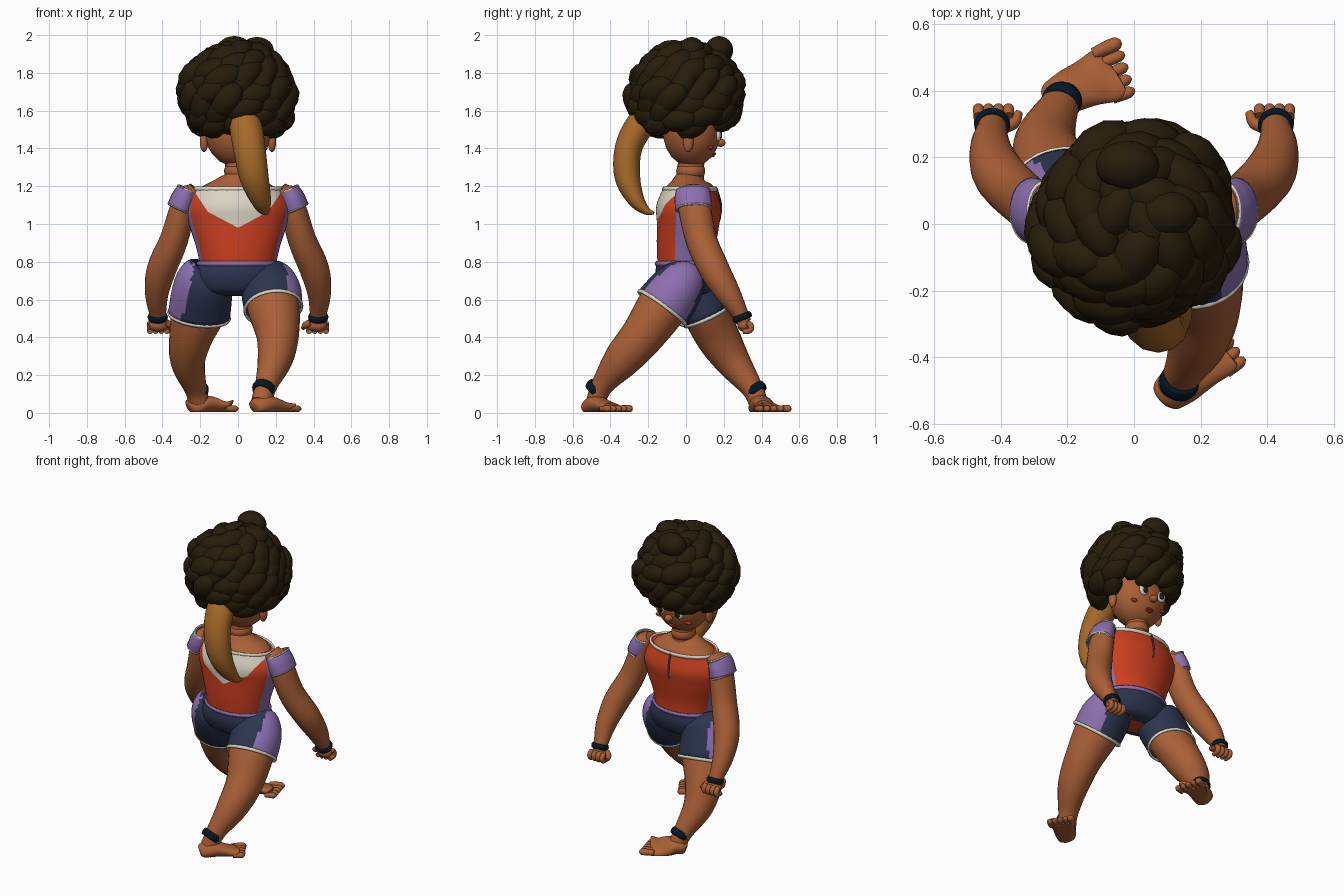
import bpy, bmesh, math, random
from mathutils import Vector, Matrix

random.seed(4)
cube = bpy.data.objects.get("Cube")
if cube:
    bpy.data.objects.remove(cube, do_unlink=True)


def material(name, *rgb):
    m = bpy.data.materials.new(name)
    m.use_nodes = True
    m.diffuse_color = (*rgb, 1)
    m.node_tree.nodes["Principled BSDF"].inputs["Base Color"].default_value = (*rgb, 1)
    return m


SKIN = material("warm brown skin", .4, .115, .037)
PURPLE = material("lavender cloth", .265, .16, .43)
ORANGE = material("red orange cloth", .6, .05, .014)
NAVY = material("navy cloth", .025, .036, .08)
HAIR = material("dark brown hair", .02, .012, .003)
GOLD = material("golden brown hair", .38, .14, .022)
CREAM = material("cream trim", .7, .66, .54)
BAND = material("dark teal band", .001, .009, .02)
LIPS = material("red makeup", .4, .04, .014)
PUPIL = material("dark eye", .02, .012, .008)


def finish(name, bm, mats, paint=None, wall=0):
    bmesh.ops.recalc_face_normals(bm, faces=bm.faces)
    bm.normal_update()
    for f in bm.faces:
        f.smooth = True
        if paint:
            f.material_index = paint(f.calc_center_median(), f.normal)
    mesh = bpy.data.meshes.new(name)
    bm.to_mesh(mesh)
    bm.free()
    for m in mats:
        mesh.materials.append(m)
    ob = bpy.data.objects.new(name, mesh)
    bpy.context.collection.objects.link(ob)
    if wall:
        mod = ob.modifiers.new("wall", "SOLIDIFY")
        mod.thickness, mod.offset = wall, -1
    bpy.ops.object.select_all(action="DESELECT")
    bpy.context.view_layer.objects.active = ob
    ob.select_set(True)
    bpy.ops.object.shade_smooth_by_angle(angle=math.radians(50))
    return ob


def spline(a, b, c, d, t):
    return .5 * (2 * b + (c - a) * t + (2 * a - 5 * b + 4 * c - d) * t * t
                 + (3 * b - a - 3 * c + d) * t ** 3)


def tube(name, path, mats, sides=24, steps=5, caps=True, paint=None, wall=0, cuts=(), floor=False):
    """Loft ellipses along a smooth path of (x, y, z, width radius, depth radius)."""
    p = [Vector(q if len(q) == 5 else (*q, q[3])) for q in path]
    p = [p[0] * 2 - p[1]] + p + [p[-1] * 2 - p[-2]]
    pts = [spline(*p[i:i + 4], s / steps) for i in range(len(p) - 3) for s in range(steps)] + [p[-2]]
    cen = [Vector(q[:3]) for q in pts]
    bm, rings = bmesh.new(), []
    for i, q in enumerate(pts):
        t = (cen[min(i + 1, len(cen) - 1)] - cen[max(i - 1, 0)]).normalized()
        u = (Vector((1, 0, 0)) - t * t.x).normalized()
        v = t.cross(u)
        ring = []
        for k in range(sides):
            a = math.tau * k / sides
            co = cen[i] + u * math.cos(a) * q[3] + v * math.sin(a) * q[4]
            if floor:
                co.z = max(co.z, .004)
            ring.append(bm.verts.new(co))
        rings.append(ring)
    for r, s in zip(rings, rings[1:]):
        for k in range(sides):
            bm.faces.new((r[k - 1], r[k], s[k], s[k - 1]))
    if caps:
        bm.faces.new(rings[0])
        bm.faces.new(rings[-1])
    for co, no in cuts:
        bmesh.ops.bisect_plane(bm, geom=bm.verts[:] + bm.edges[:] + bm.faces[:],
                               plane_co=co, plane_no=no)
    return finish(name, bm, mats, paint, wall)


def add_ball(bm, centre, radii, rot=Matrix(), detail=3):
    bmesh.ops.create_icosphere(bm, subdivisions=detail, radius=1,
                               matrix=Matrix.Translation(centre) @ rot @ Matrix.Diagonal((*radii, 1)))


def ball(name, centre, radii, mat):
    bm = bmesh.new()
    add_ball(bm, centre, radii)
    return finish(name, bm, [mat])


def ring(name, centre, axis, rx, ry, height, mat):
    c, a = Vector(centre), Vector(axis).normalized() * height / 2
    return tube(name, [(*(c + a * k), rx - .006 * k * k, ry - .006 * k * k) for k in (-1, 0, 1)],
                [mat], steps=3, caps=False, wall=.012)


# Bodice with side panels and a V inset
def bodice_paint(c, n):
    x = abs(c.x)
    if c.y < 0 and c.z > max(.98 + .53 * x, 1.065 + 1.5 * (x - .16)):
        return 2
    return 1 if abs(n.x) > .86 * math.hypot(n.x, n.y) else 0


tube("bodice", [(0, 0, .78, .2, .15), (0, 0, .88, .222, .155), (0, .01, 1, .26, .165),
                (0, .015, 1.09, .272, .172), (0, .02, 1.185, .228, .14)],
     [ORANGE, PURPLE, CREAM], sides=48, paint=bodice_paint,
     cuts=[((s * x, 0, z), (s * k, 0, -1)) for s in (-1, 1) for x, z, k in ((0, .98, .53), (.16, 1.065, 1.5))])
ring("bodice_trim", (0, .02, 1.185), (0, 0, 1), .236, .148, .026, CREAM)
tube("bodice_slit", [(0, y, z, .007, .005) for y, z in ((.162, 1.19), (.186, 1.1), (.178, 1.02))],
     [NAVY], sides=8)
tube("upper_chest", [(0, .02, 1.12, .24, .14), (0, .02, 1.19, .2, .13), (0, .02, 1.23, .13, .09),
                     (0, .025, 1.26, .07, .065)], [SKIN])
tube("neck", [(0, .025, 1.22, .066, .07), (0, .025, 1.29, .068, .07), (0, .03, 1.36, .068, .07)], [SKIN])
ring("neck_fold", (0, .025, 1.28), (0, 0, 1), .074, .077, .05, SKIN)
tube("shorts_seat", [(0, 0, .62, .11, .06), (0, 0, .645, .215, .13), (0, 0, .72, .245, .162),
                     (0, 0, .79, .21, .156)], [NAVY, ORANGE], sides=32,
     paint=lambda c, n: 1 if n.z < -.98 else 0)
ring("waistband", (0, 0, .79), (0, 0, 1), .22, .166, .026, PURPLE)

# Head and face
HEAD, HR = Vector((0, .03, 1.5)), Vector((.18, .155, .2))
ball("head", HEAD, HR, SKIN)


def on_face(x, z, lift=0):
    k = 1 - (x / HR.x) ** 2 - ((z - HEAD.z) / HR.z) ** 2
    return Vector((x, HEAD.y + HR.y * math.sqrt(k) + lift, z))


ball("nose", on_face(0, 1.43, .008), (.026, .026, .022), SKIN)
for z, name in ((1.372, "upper_lip"), (1.361, "lower_lip")):
    ball(name, on_face(0, z), (.026, .01, .007), LIPS)
for s, side in ((1, "left"), (-1, "right")):
    ball(side + "_eye", on_face(s * .068, 1.472), (.033, .014, .036), CREAM)
    ball(side + "_pupil", on_face(s * .064, 1.472, .01), (.018, .008, .024), PUPIL)
    ball(side + "_cheek", on_face(s * .105, 1.405, -.002), (.026, .012, .012), LIPS)
    ball(side + "_ear", (s * .18, .012, 1.435), (.022, .028, .055), SKIN)

# Curly hair: chunky overlapping tufts on a shell that is fuller below
bm = bmesh.new()
add_ball(bm, (0, 0, 1.735), (.24, .24, .2))
count = 84
for i in range(count):
    z = 1 - 2 * (i + .5) / count
    a = i * math.pi * (3 - math.sqrt(5))
    r = math.sqrt(1 - z * z)
    d = Vector((r * math.cos(a), r * math.sin(a), z))
    if z < -.86 or (d.y > .15 and z < -.66):
        continue
    side = Vector((-d.y, d.x, 0)).normalized()
    up = d.cross(side)
    lean = random.uniform(.2, 1)
    long = side * math.cos(lean) + up * math.sin(lean)
    rot = Matrix((long, d.cross(long), d)).transposed().to_4x4()
    size = random.uniform(.92, 1.1)
    out = random.uniform(.24, .278) * (r ** -.45 if z < 0 else 1)
    spot = Vector((d.x * out, d.y * out, 1.695 + d.z * (.225 if z > 0 else .22)))
    add_ball(bm, spot, (.104 * size, .066 * size, .062 * size), rot, 2)
add_ball(bm, (-.02, .175, 1.92), (.095, .075, .075))
add_ball(bm, (.1, .03, 1.92), (.09, .07, .07))
finish("curly_hair", bm, [HAIR])

# Hanging tail of lighter hair
tube("ponytail", [(.03, -.17, 1.6, .05), (.04, -.24, 1.53, .085, .075), (.06, -.305, 1.4, .085, .072),
                  (.085, -.31, 1.25, .077, .068), (.12, -.265, 1.13, .056, .045),
                  (.14, -.21, 1.07, .03, .022), (.15, -.17, 1.058, .008)], [GOLD], sides=12)

# Arms, sleeves and fists, mirrored
ARM = [(.225, .03, 1.185, .04, .06), (.282, .04, 1.115, .064, .085), (.338, .08, .92, .075, .083),
       (.405, .15, .76, .078, .08), (.43, .225, .63, .062, .065), (.425, .29, .52, .044, .042),
       (.425, .305, .48, .042, .04)]
for s, side in ((1, "left"), (-1, "right")):
    def flip(path):
        return [(s * q[0], *q[1:]) for q in path]
    tube(side + "_arm", flip(ARM), [SKIN])
    ball(side + "_shoulder", (s * .27, .037, 1.16), (.056, .084, .045), SKIN)
    tube(side + "_sleeve", flip([(.27, .035, 1.183, .055, .088), (.288, .037, 1.135, .067, .098),
                                 (.307, .042, 1.083, .07, .098)]), [PURPLE], caps=False, wall=.01)
    for x, z, rx, ry in ((.27, 1.183, .058, .09), (.308, 1.08, .072, .1)):
        ring(side + "_sleeve_trim", (s * x, .04, z), (s * .45, .04, -1), rx, ry, .011, CREAM)
    ring(side + "_wristband", (s * .425, .298, .507), (0, .4, -1), .054, .053, .034, BAND)
    ball(side + "_palm", (s * .42, .308, .465), (.052, .036, .036), SKIN)
    for i in range(4):
        x = .376 + .03 * i
        tube(side + "_finger", flip([(x, .325, .48, .014), (x, .344, .46, .017),
                                     (x, .338, .436, .016), (x, .3, .43, .013)]), [SKIN], sides=10)
    tube(side + "_thumb", flip([(.385, .29, .48, .018), (.358, .305, .465, .018),
                                (.345, .335, .45, .012)]), [SKIN], sides=10)

# Striding legs, with shorts legs, ankle bands and bare feet
LEGS = {
    "left": (1, [(.16, -.06, .65, .1), (.185, -.12, .57, .138, .132), (.21, -.23, .41, .113, .115),
                 (.195, -.34, .28, .092, .098), (.15, -.44, .15, .06, .06), (.125, -.48, .06, .055, .05)],
             [(.125, .02, .755, .08, .07), (.15, -.005, .715, .135, .118), (.175, -.06, .643, .158, .145),
              (.187, -.125, .555, .155, .156)],
             (.135, -.475, .128), (.085, -.525), (.25, -.385), .078),
    "right": (-1, [(-.17, .055, .64, .1), (-.2, .09, .56, .145, .12), (-.25, .17, .4, .115, .115),
                   (-.265, .25, .27, .092, .092), (-.225, .35, .13, .06, .058), (-.205, .385, .05, .055, .05)],
              [(-.15, .005, .755, .1, .09), (-.175, .02, .715, .142, .135), (-.19, .05, .64, .16, .142),
               (-.206, .108, .515, .165, .132)],
              (-.215, .37, .12), (-.26, .37), (-.075, .45), .088),
}
for side, (s, leg, shorts, ankle, heel, sole, width) in LEGS.items():
    tube(side + "_leg", leg, [SKIN])
    tube(side + "_shorts_leg", shorts, [NAVY, PURPLE], sides=48, caps=False, wall=.008,
         paint=lambda c, n: 1 if n.x * s > .5 * math.hypot(n.x, n.y * .8 - n.z * .6 * s) else 0)
    low, mid = Vector(shorts[-1]), Vector(shorts[-2])
    ring(side + "_shorts_hem", low[:3], (low - mid)[:3], low[3] + .005, low[4] + .005, .022, CREAM)
    ring(side + "_ankle_band", ankle, Vector(leg[-2][:3]) - Vector(leg[-3][:3]), .061, .06, .044, BAND)
    h, b = Vector((*heel, 0)), Vector((*sole, 0))
    f = (b - h).normalized()
    across = Vector((-f.y, f.x, 0))
    mix = [(0, .03, .034, .025), (.08, .035, .054, .038), (.35, .044, .066, .05),
           (.75, .03, width * .92, .036), (1, .024, width, .026), (1.08, .02, width * .85, .016)]
    tube(side + "_foot", [(*(h.lerp(b, t) + Vector((0, 0, z))), w, d) for t, z, w, d in mix],
         [SKIN], floor=True)
    for i in range(5):
        r = .022 if i == 4 else .018
        root = b + across * width * (i - 2) * .42 + Vector((0, 0, .022))
        reach = .04 + .005 * i
        tube(side + "_toe", [(*(root - f * .02), r * .8), (*(root + f * reach * .6), r),
                             (*(root + f * reach), r * .85), (*(root + f * (reach + .012)), r * .3)],
             [SKIN], sides=10, steps=3, floor=True)
